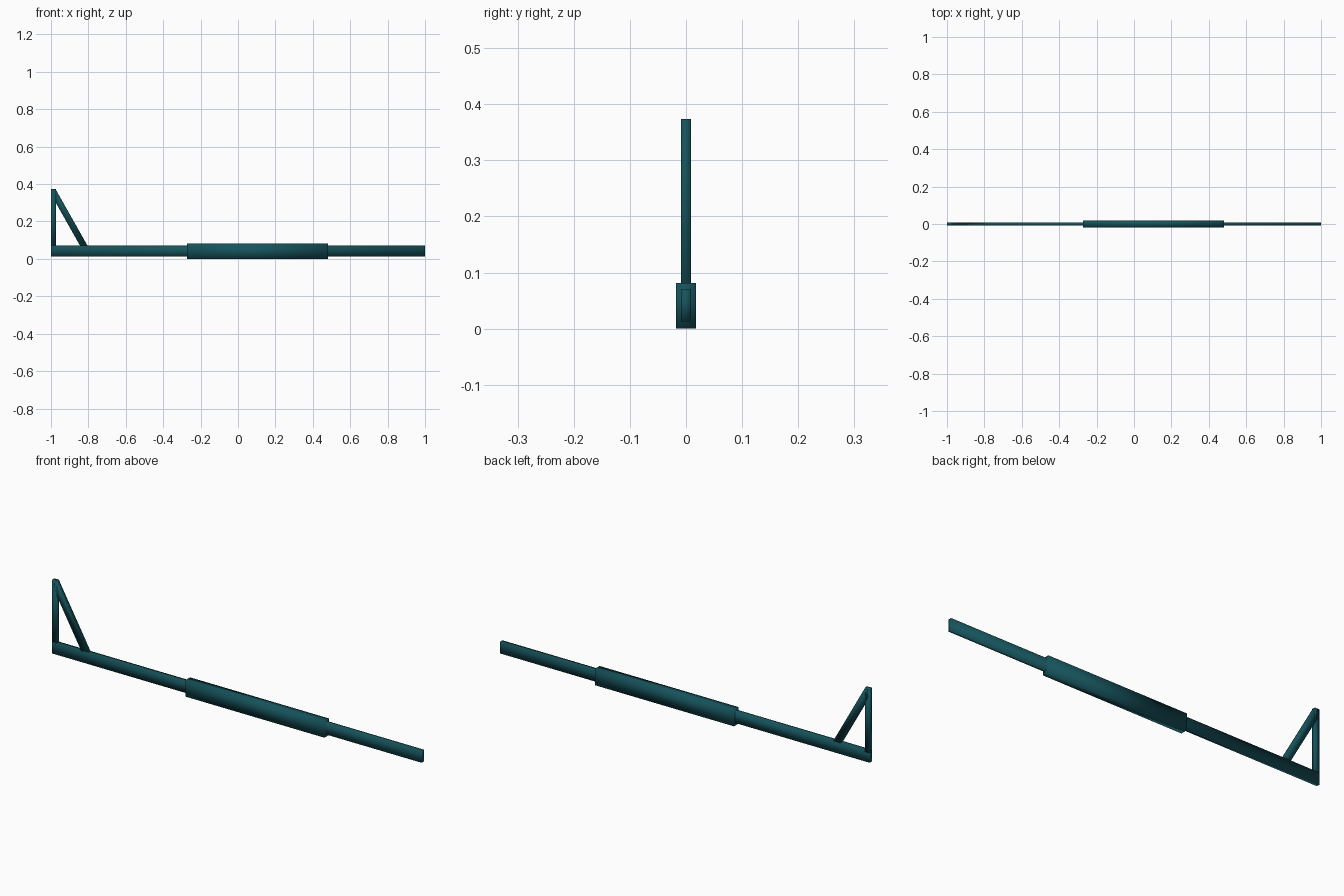
import bpy
import bmesh

if "Cube" in bpy.data.objects:
    bpy.data.objects.remove(bpy.data.objects["Cube"])

teal = bpy.data.materials.new("dark_teal")
teal.diffuse_color = (0.008, 0.085, 0.105, 1)
teal.use_nodes = True
teal.node_tree.nodes["Principled BSDF"].inputs["Base Color"].default_value = teal.diffuse_color


def slab(name, outline, half_y):
    """Extrude an x-z outline symmetrically through y."""
    bm = bmesh.new()
    face = bm.faces.new([bm.verts.new((x, -half_y, z)) for x, z in outline])
    ext = bmesh.ops.extrude_face_region(bm, geom=[face])
    for v in ext["geom"]:
        if isinstance(v, bmesh.types.BMVert):
            v.co.y = half_y
    bmesh.ops.recalc_face_normals(bm, faces=bm.faces)
    for f in bm.faces:
        f.smooth = True  # soft gradients across the box faces
    mesh = bpy.data.meshes.new(name)
    bm.to_mesh(mesh)
    bm.free()
    mesh.materials.append(teal)
    obj = bpy.data.objects.new(name, mesh)
    bpy.context.collection.objects.link(obj)
    return obj


def rect(x0, x1, z0, z1):
    return [(x0, z0), (x1, z0), (x1, z1), (x0, z1)]


BAR = 0.0085

# Long horizontal bar
slab("long_bar", rect(-1, 1, 0.013, 0.071), BAR)

# Thick grip sleeve around the bar
slab("grip_sleeve", rect(-0.272, 0.48, 0, 0.081), 0.0175)

# Upright at the left end
slab("upright", rect(-1, -0.974, 0.06, 0.374), BAR)

# Diagonal brace from the upright's top down to the bar
slab("diagonal_brace", [(-0.842, 0.066), (-0.802, 0.066), (-0.972, 0.367),
                        (-0.977, 0.374), (-0.99, 0.374), (-0.99, 0.328)], BAR)
